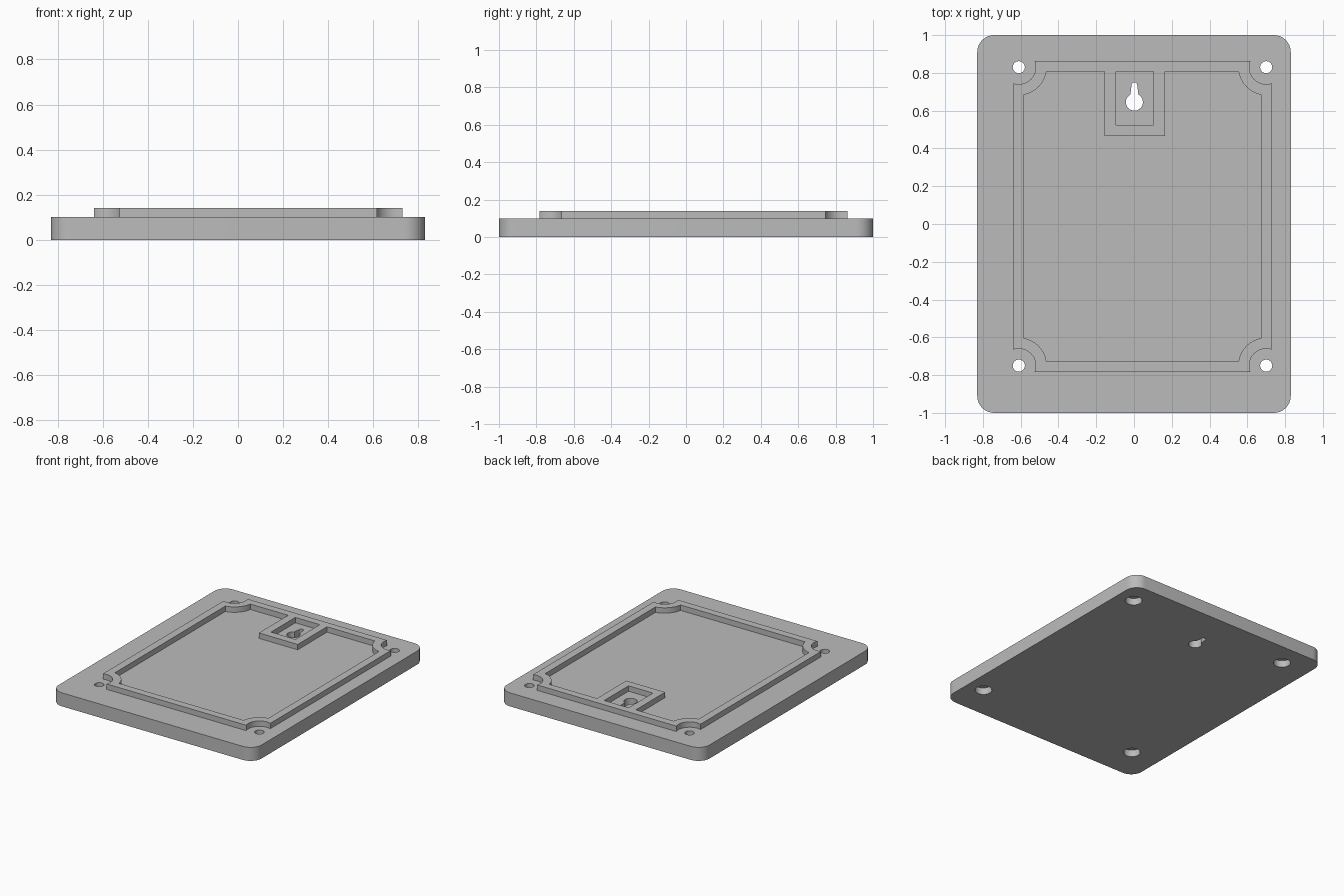
import bpy
import bmesh
from math import pi, cos, sin, atan2, sqrt, radians

PLATE_Z, RIM_Z = 0.10, 0.14
CX, CY = 0.045, 0.04            # centre of the rim and screw layout
HOLE_X, HOLE_Y = 0.655, 0.79    # screw offsets from that centre
CORNERS = [(1, 1), (-1, 1), (-1, -1), (1, -1)]

cube = bpy.data.objects.get("Cube")
if cube:
    bpy.data.objects.remove(cube, do_unlink=True)

grey = bpy.data.materials.new("plain grey")
grey.use_nodes = True
grey.diffuse_color = (0.5, 0.5, 0.5, 1)
grey.node_tree.nodes["Principled BSDF"].inputs["Base Color"].default_value = (0.5, 0.5, 0.5, 1)


def finish(name, bm):
    bmesh.ops.recalc_face_normals(bm, faces=bm.faces)
    mesh = bpy.data.meshes.new(name)
    bm.to_mesh(mesh)
    bm.free()
    mesh.materials.append(grey)
    obj = bpy.data.objects.new(name, mesh)
    bpy.context.collection.objects.link(obj)
    return obj


def arc(x, y, r, start, end, steps):
    angles = [start + (end - start) * i / steps for i in range(steps + 1)]
    return [(x + r * cos(t), y + r * sin(t)) for t in angles]


def circle(x, y, r, steps=40):
    return arc(x, y, r, 0, 2 * pi, steps)[:-1]


def prism(name, outline, z0, z1):
    bm = bmesh.new()
    face = bm.faces.new([bm.verts.new((x, y, z0)) for x, y in outline])
    side = bmesh.ops.extrude_face_region(bm, geom=[face], use_keep_orig=True)
    moved = [v for v in side["geom"] if isinstance(v, bmesh.types.BMVert)]
    bmesh.ops.translate(bm, verts=moved, vec=(0, 0, z1 - z0))
    return finish(name, bm)


def wall(name, outer, inner, closed):
    """Raised wall between two matching paths, standing on the plate."""
    bm = bmesh.new()
    rows = [[bm.verts.new((x, y, z)) for x, y in path]
            for path, z in ((outer, PLATE_Z), (outer, RIM_Z), (inner, RIM_Z), (inner, PLATE_Z))]
    n = len(outer)
    for low, high in zip(rows, rows[1:]):
        for i in range(n if closed else n - 1):
            j = (i + 1) % n
            bm.faces.new((low[i], low[j], high[j], high[i]))
    obj = finish(name, bm)
    # Make the top of the wall face upward
    if sum(p.normal.z for p in obj.data.polygons) < 0:
        obj.data.flip_normals()
    return obj


def smooth(obj):
    bpy.ops.object.select_all(action="DESELECT")
    obj.select_set(True)
    bpy.context.view_layer.objects.active = obj
    bpy.ops.object.shade_smooth_by_angle(angle=radians(30))


def cut(obj, cutter):
    mod = obj.modifiers.new("cut", "BOOLEAN")
    mod.operation = "DIFFERENCE"
    mod.solver = "EXACT"
    mod.object = cutter
    cutter.hide_render = True
    bpy.context.view_layer.objects.active = obj
    bpy.ops.object.modifier_apply(modifier=mod.name)
    bpy.data.objects.remove(cutter, do_unlink=True)


# Rounded base plate
R = 0.09
outline = []
for k, (sx, sy) in enumerate(CORNERS):
    outline += arc(sx * (0.83 - R), sy * (1 - R), R, k * pi / 2, (k + 1) * pi / 2, 10)
plate = prism("back_plate", outline, 0, PLATE_Z)

# Screw holes, counterbored from below
for sx, sy in CORNERS:
    x, y = CX + sx * HOLE_X, CY + sy * HOLE_Y
    cut(plate, prism("screw_hole", circle(x, y, 0.032), -0.05, 0.2))
    cut(plate, prism("screw_counterbore", circle(x, y, 0.057), -0.05, 0.05))

# Keyhole for hanging: round opening with a tapered slot above
keyhole = arc(0.002, 0.645, 0.045, radians(118), radians(422), 32)
keyhole += arc(0.002, 0.735, 0.015, radians(10), radians(170), 8)
cut(plate, prism("keyhole", keyhole, -0.05, 0.2))
smooth(plate)


def rim_path(half_x, half_y, r):
    """Rectangle whose corners are scooped around the screw holes."""
    a, b = half_x - HOLE_X, half_y - HOLE_Y
    start = atan2(-sqrt(r * r - a * a), a) % (2 * pi)
    end = atan2(b, -sqrt(r * r - b * b)) % (2 * pi)
    path = []
    for sx, sy in CORNERS:
        pts = [(CX + sx * (HOLE_X + u), CY + sy * (HOLE_Y + v))
               for u, v in arc(0, 0, r, start, end, 14)]
        path += pts if sx * sy > 0 else pts[::-1]
    return path


# Raised rim with scooped corners
smooth(wall("raised_rim", rim_path(0.685, 0.823, 0.09), rim_path(0.628, 0.767, 0.148), True))


def u_path(half_x, bottom):
    top = CY + 0.767
    return [(0.004 + sx * half_x, y) for sx, y in
            ((-1, top), (-1, bottom), (1, bottom), (1, top))]


# U-shaped frame around the keyhole
wall("keyhole_frame", u_path(0.159, 0.465), u_path(0.1, 0.523), False)
